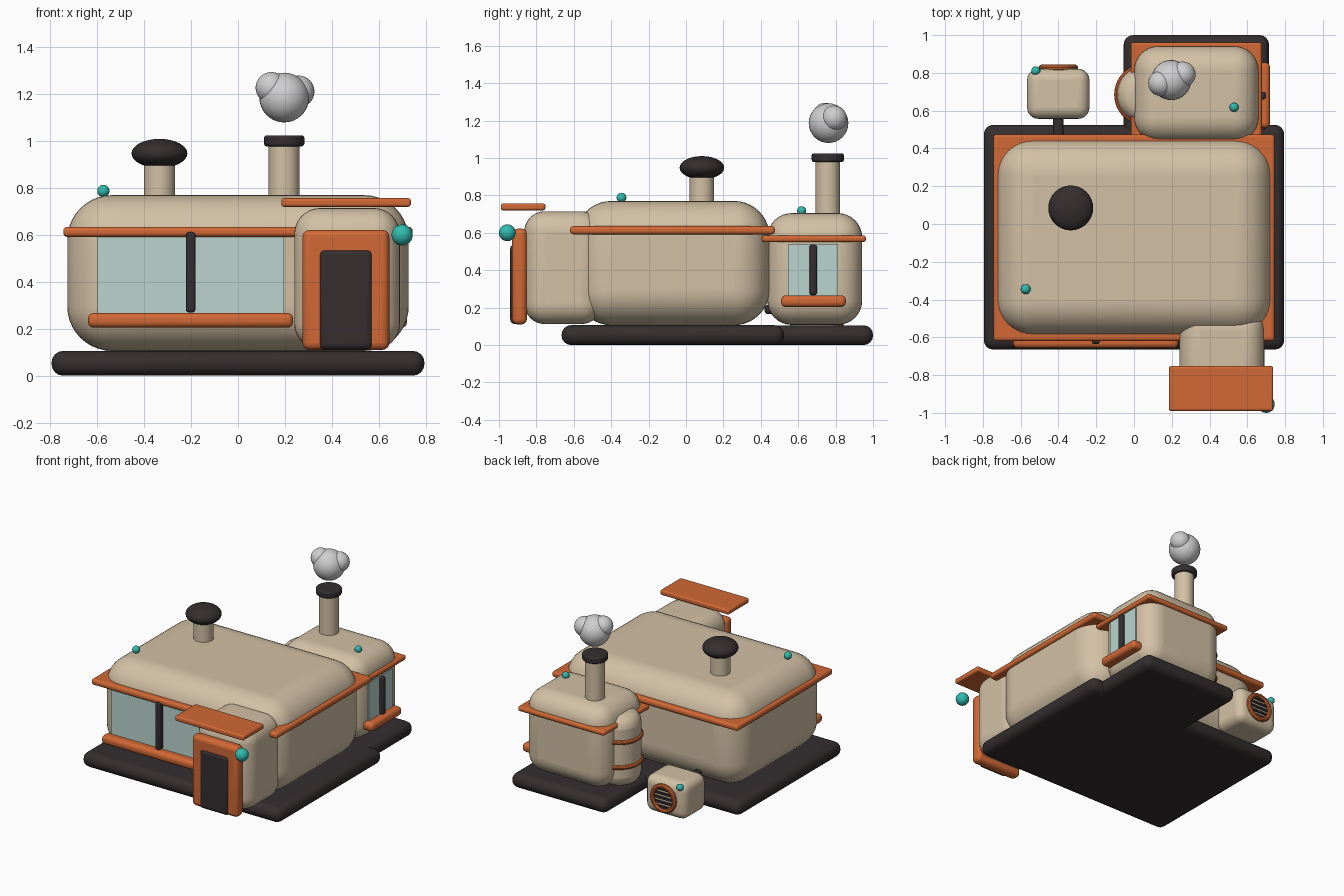
import bpy, math

if "Cube" in bpy.data.objects:
    bpy.data.objects.remove(bpy.data.objects["Cube"])

def mat(name, rgb):
    m = bpy.data.materials.new(name)
    m.diffuse_color = (*rgb, 1)
    m.use_nodes = True
    m.node_tree.nodes["Principled BSDF"].inputs["Base Color"].default_value = m.diffuse_color
    return m

CREAM = mat("cream", (0.65, 0.53, 0.375))
ORANGE = mat("burnt orange", (0.64, 0.14, 0.035))
DARK = mat("charcoal", (0.035, 0.027, 0.028))
GLASS = mat("pale glass", (0.50, 0.66, 0.62))
TEAL = mat("teal", (0.03, 0.50, 0.42))
SMOKE = mat("smoke grey", (0.62, 0.62, 0.63))

def finish(name, m, bevel=0, seg=4):
    o = bpy.context.object
    o.name = name
    o.data.materials.append(m)
    if bevel:
        b = o.modifiers.new("bevel", 'BEVEL')
        b.width, b.segments = bevel, seg
        b.limit_method = 'ANGLE'
        b.angle_limit = math.radians(50)
    bpy.ops.object.shade_smooth_by_angle(angle=math.radians(35))
    return o

def box(name, m, x, y, z, bevel=0, seg=4):
    bpy.ops.mesh.primitive_cube_add(size=1, location=[(a + b) / 2 for a, b in (x, y, z)])
    o = bpy.context.object
    o.scale = [b - a for a, b in (x, y, z)]
    bpy.ops.object.transform_apply(location=False, rotation=False, scale=True)
    return finish(name, m, bevel, seg)

def ball(name, m, loc, r, squash=1):
    bpy.ops.mesh.primitive_uv_sphere_add(segments=32, ring_count=16, radius=r, location=loc)
    bpy.context.object.scale.z = squash
    return finish(name, m)

def tube(name, m, x, y, z0, z1, r, bevel=0):
    bpy.ops.mesh.primitive_cylinder_add(vertices=40, radius=r, depth=z1 - z0,
                                        location=(x, y, (z0 + z1) / 2))
    return finish(name, m, bevel)

def ring(name, m, loc, r, thick, rot=(0, 0, 0)):
    bpy.ops.mesh.primitive_torus_add(major_radius=r, minor_radius=thick, major_segments=40,
                                     minor_segments=10, location=loc, rotation=rot)
    return finish(name, m)

# ground slabs
box("main_base", DARK, (-0.795, 0.795), (-0.665, 0.525), (0, 0.106), 0.05)
box("annex_base", DARK, (-0.055, 0.715), (0.35, 1.0), (0, 0.105), 0.05)

# main room
box("main_body", CREAM, (-0.728, 0.728), (-0.59, 0.447), (0.106, 0.77), 0.19, 10)
box("main_trim", ORANGE, (-0.745, 0.745), (-0.62, 0.475), (0.592, 0.635), 0.017)
box("front_glass", GLASS, (-0.6, 0.197), (-0.598, -0.56), (0.265, 0.6))
box("front_mullion", DARK, (-0.222, -0.182), (-0.636, -0.58), (0.27, 0.612), 0.012)
box("front_sill", ORANGE, (-0.64, 0.235), (-0.657, -0.57), (0.205, 0.268), 0.025)

# entrance porch
box("porch_body", CREAM, (0.24, 0.69), (-0.865, -0.45), (0.112, 0.715), 0.11, 8)
box("door_frame", ORANGE, (0.275, 0.645), (-0.93, -0.85), (0.11, 0.622), 0.03)
box("door", DARK, (0.345, 0.575), (-0.94, -0.88), (0.112, 0.54), 0.025)
box("awning", ORANGE, (0.185, 0.737), (-0.99, -0.752), (0.72, 0.757), 0.012)
ball("porch_lamp", TEAL, (0.70, -0.955, 0.60), 0.045)

# rear annex with side window
box("annex_body", CREAM, (0.0, 0.66), (0.435, 0.942), (0.108, 0.705), 0.13, 8)
box("annex_trim", ORANGE, (-0.017, 0.677), (0.405, 0.962), (0.55, 0.586), 0.015)
box("side_glass", GLASS, (0.63, 0.669), (0.545, 0.812), (0.26, 0.54))
box("side_mullion", DARK, (0.65, 0.698), (0.66, 0.70), (0.268, 0.535), 0.012)
box("side_sill", ORANGE, (0.63, 0.72), (0.508, 0.855), (0.203, 0.265), 0.025)

# round bay with two bands
tube("bay", CREAM, 0.06, 0.685, 0.11, 0.62, 0.15, 0.08)
for i, z in enumerate((0.27, 0.45)):
    ring(f"bay_band_{i}", ORANGE, (0.06, 0.685, z), 0.149, 0.016)

# chimney and smoke
tube("chimney", CREAM, 0.197, 0.758, 0.65, 0.99, 0.066)
tube("chimney_cap", DARK, 0.197, 0.758, 0.978, 1.025, 0.086, 0.012)
ball("smoke_large", SMOKE, (0.197, 0.762, 1.186), 0.106)
ball("smoke_left", SMOKE, (0.142, 0.745, 1.228), 0.067)
ball("smoke_right", SMOKE, (0.258, 0.792, 1.212), 0.068)

# roof vent
tube("vent_stem", CREAM, -0.335, 0.085, 0.72, 0.92, 0.066)
ball("vent_cap", DARK, (-0.335, 0.085, 0.948), 0.119, 0.52)

# outdoor fan unit with grille
box("fan_unit", CREAM, (-0.566, -0.236), (0.557, 0.822), (0.02, 0.285), 0.06, 6)
ring("fan_ring", ORANGE, (-0.4, 0.828, 0.155), 0.088, 0.016, (math.pi / 2, 0, 0))
for i in range(5):
    dz = (i - 2) * 0.032
    w = math.sqrt(0.085 ** 2 - dz ** 2)
    box(f"grille_bar_{i}", DARK, (-0.4 - w, -0.4 + w), (0.81, 0.832),
        (0.147 + dz, 0.163 + dz))
box("fan_pipe", DARK, (-0.428, -0.374), (0.42, 0.6), (0.165, 0.215), 0.02)

# small beacons
ball("main_beacon", TEAL, (-0.574, -0.345, 0.788), 0.026)
ball("annex_beacon", TEAL, (0.53, 0.618, 0.718), 0.024)
ball("fan_beacon", TEAL, (-0.52, 0.81, 0.26), 0.024)
